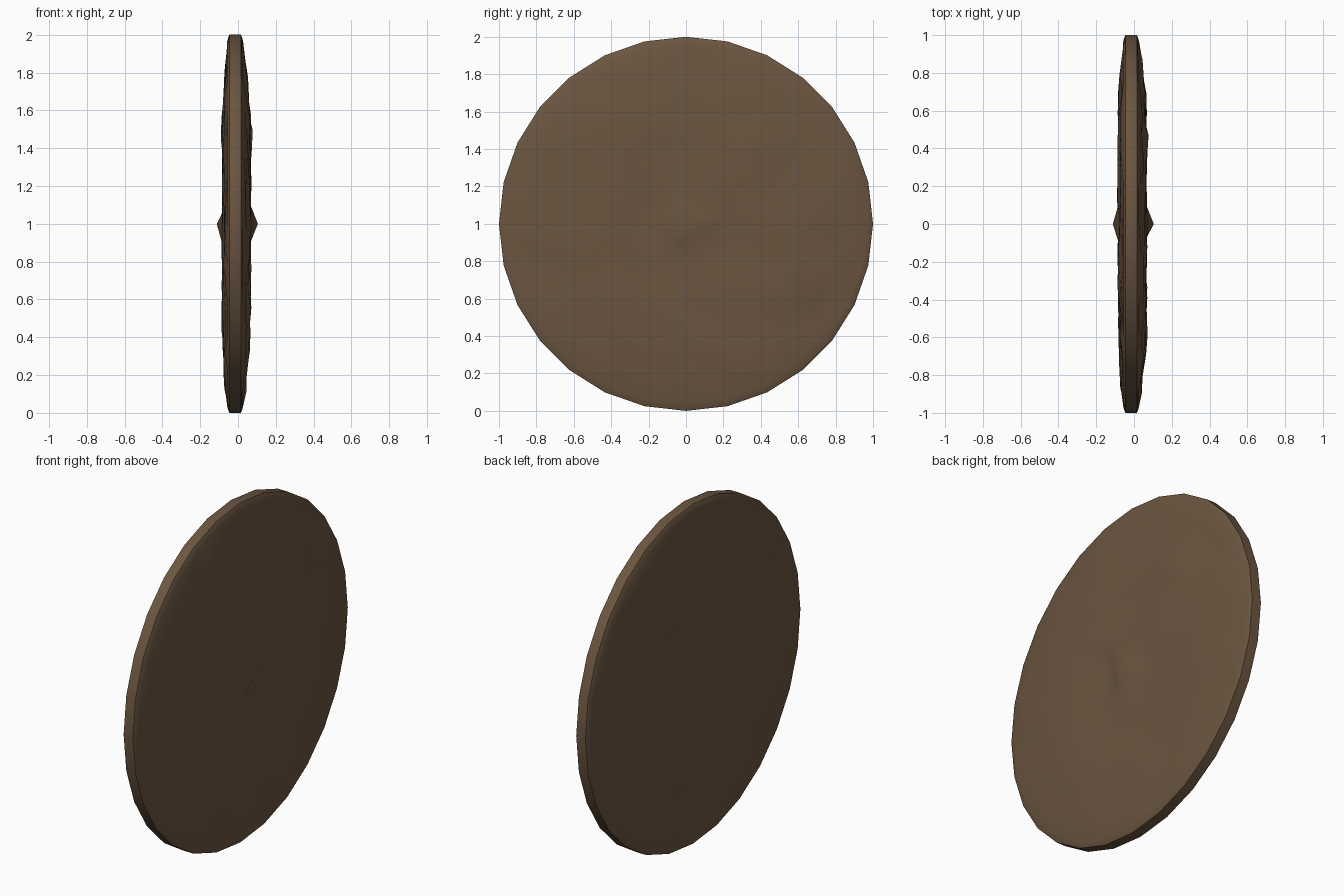
import bpy, bmesh, math, random
from mathutils import Vector
from mathutils.geometry import delaunay_2d_cdt

if "Cube" in bpy.data.objects:
    bpy.data.objects.remove(bpy.data.objects["Cube"])
random.seed(7)

SIDES = 28
MID = -0.015   # x of the rim's middle plane

wood = bpy.data.materials.new("dark brown")
wood.diffuse_color = (0.147, 0.092, 0.052, 1)
wood.use_nodes = True
wood.node_tree.nodes["Principled BSDF"].inputs["Base Color"].default_value = wood.diffuse_color

# larger lumps on each face: y, z, extra height
lumps = {
    1: [(0.46, 1.46, 0.03), (-0.40, 0.50, 0.025), (0.65, 0.60, 0.015), (-0.62, 0.98, 0.015),
        (0.28, 0.30, 0.015), (-0.42, 1.50, 0.015), (0.60, 1.52, -0.02), (-0.28, 1.42, -0.02),
        (0.30, 0.48, -0.02), (-0.80, 0.70, -0.015)],
    -1: [(0.64, 0.42, 0.03), (0.40, 0.50, 0.015), (0.20, 1.48, 0.02), (-0.38, 1.25, 0.01),
         (0.30, 0.62, -0.02), (0.05, 1.15, -0.015), (0.25, 1.25, -0.015)],
}
FULL = {1: 0.078, -1: 0.064}   # usual thickness of each side from the middle plane

def height(side, y, z):
    """Uneven face height: thin near the rim, thicker inside, with chipped spots."""
    r = math.hypot(y, z - 1)
    t = max(0, min(1, (0.95 - r) / 0.30))
    h = 0.046 + (FULL[side] - 0.046) * t + random.uniform(-0.009, 0.009)
    if random.random() < 0.08:
        h -= 0.015
    for ly, lz, lh in lumps[side]:
        h += lh * math.exp(-((y - ly) ** 2 + (z - lz) ** 2) / 0.004)
    return h

def circle(r, n, jitter=0.0):
    pts = []
    for i in range(n):
        a = 2 * math.pi * (i + random.uniform(-jitter, jitter)) / n
        q = r * (1 + random.uniform(-jitter, jitter) * 0.06)
        pts.append((q * math.sin(a), 1 + q * math.cos(a)))
    return pts

bm = bmesh.new()

def ring(r, x):
    return [bm.verts.new((x, y, z)) for y, z in circle(r, SIDES)]

def bridge(a, b):
    for i in range(SIDES):
        j = (i + 1) % SIDES
        bm.faces.new((a[i], a[j], b[j], b[i]))

# rim band
rims = {s: ring(1.0, MID + s * 0.030) for s in (-1, 1)}
bridge(rims[-1], rims[1])

for s in (-1, 1):
    # rounded shoulder
    prev = rims[s]
    for r, h in ((0.988, 0.036), (0.965, 0.042)):
        cur = ring(r, MID + s * h)
        bridge(prev, cur)
        prev = cur
    # scattered rough face with a small central peak
    pts = [(v.co.y, v.co.z) for v in prev]
    for r, n in ((0.89, 34), (0.80, 30), (0.69, 27), (0.58, 23), (0.46, 18), (0.34, 14), (0.22, 9), (0.10, 6)):
        pts += circle(r, n, 0.3)
    verts = prev + [bm.verts.new((MID + s * height(s, y, z), y, z)) for y, z in pts[SIDES:]]
    pts.append((0, 1))
    verts.append(bm.verts.new((0.105 if s > 0 else -0.112, 0, 1)))
    out = delaunay_2d_cdt([Vector(p) for p in pts], [], [], 0, 1e-6)
    for tri in out[2]:
        bm.faces.new([verts[out[3][k][0]] for k in tri])

bmesh.ops.recalc_face_normals(bm, faces=bm.faces)
mesh = bpy.data.meshes.new("disc")
bm.to_mesh(mesh)
bm.free()
mesh.materials.append(wood)
disc = bpy.data.objects.new("round_disc", mesh)
bpy.context.collection.objects.link(disc)
bpy.context.view_layer.objects.active = disc
disc.select_set(True)
bpy.ops.object.shade_smooth_by_angle(angle=math.radians(60))
